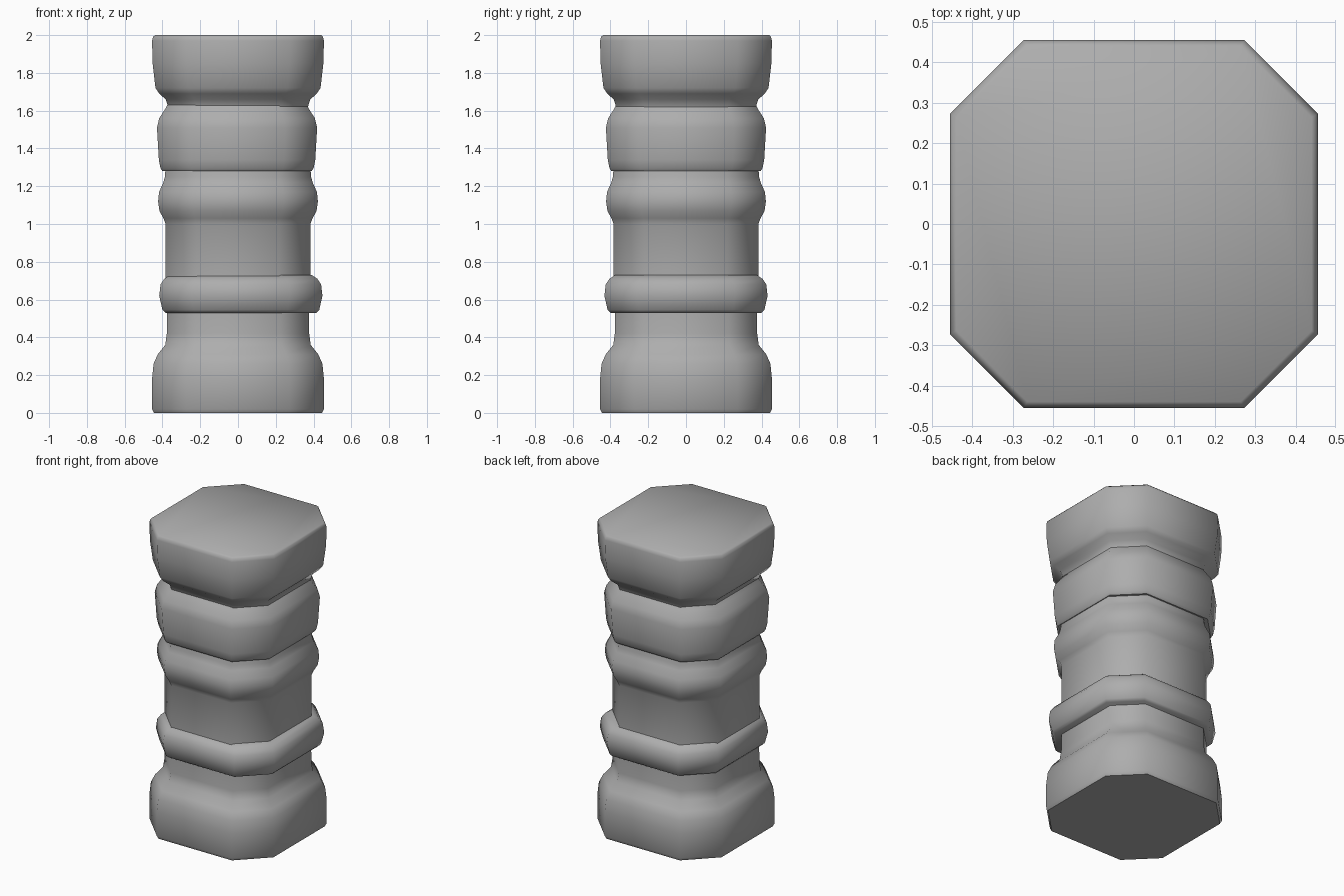
import bpy, bmesh, math

cube = bpy.data.objects.get("Cube")
if cube:
    bpy.data.objects.remove(cube, do_unlink=True)

stone = bpy.data.materials.new("grey_stone")
stone.use_nodes = True
grey = (0.42, 0.42, 0.42, 1)
stone.diffuse_color = grey
bsdf = next(n for n in stone.node_tree.nodes if n.type == 'BSDF_PRINCIPLED')
bsdf.inputs["Base Color"].default_value = grey
bsdf.inputs["Roughness"].default_value = 0.8


def octagon(half, flat):
    """Square of the given half width with its corners cut off."""
    c = half * flat
    return [(c, -half), (half, -c), (half, c), (c, half),
            (-c, half), (-half, c), (-half, -c), (-c, -half)]


def loft(name, profile, flat=0.6, shift=(0, 0)):
    """Stack cut-corner squares along a (height, half width) profile."""
    bm = bmesh.new()
    rings = [[bm.verts.new((x + shift[0], y + shift[1], z))
              for x, y in octagon(half, flat)] for z, half in profile]
    for low, high in zip(rings, rings[1:]):
        for i in range(len(low)):
            j = (i + 1) % len(low)
            bm.faces.new((low[i], low[j], high[j], high[i]))
    bm.faces.new(rings[0][::-1])
    bm.faces.new(rings[-1])
    mesh = bpy.data.meshes.new(name)
    bm.to_mesh(mesh)
    bm.free()
    mesh.materials.append(stone)
    obj = bpy.data.objects.new(name, mesh)
    bpy.context.collection.objects.link(obj)
    bpy.ops.object.select_all(action='DESELECT')
    obj.select_set(True)
    bpy.context.view_layer.objects.active = obj
    bpy.ops.object.shade_smooth_by_angle(angle=math.radians(50))
    return obj


# Foot block, rounding in to a narrow neck
loft("base_block", [(0, .445), (.02, .455), (.18, .455), (.26, .447),
                    (.31, .425), (.36, .385), (.42, .377), (.56, .375)])

# Overhanging band above the neck
loft("lower_band", [(.53, .40), (.545, .415), (.62, .432), (.68, .425),
                    (.71, .405), (.73, .375)], shift=(.015, 0))

# Plain shaft flaring into a rounded middle band
loft("shaft_and_middle_band", [(.54, .375), (.72, .383), (1.0, .383), (1.03, .395),
                               (1.07, .416), (1.12, .423), (1.17, .418), (1.22, .395),
                               (1.25, .387), (1.32, .382)], flat=.57)

# Overhanging collar below the capital
loft("upper_collar", [(1.28, .395), (1.295, .405), (1.34, .414), (1.51, .424),
                      (1.56, .412), (1.61, .38), (1.65, .36)], shift=(-.005, 0))

# Wide capital with a flat top
loft("capital", [(1.58, .36), (1.62, .37), (1.66, .383), (1.69, .417), (1.72, .437),
                 (1.85, .452), (1.97, .455), (1.99, .45), (2.0, .44)])
